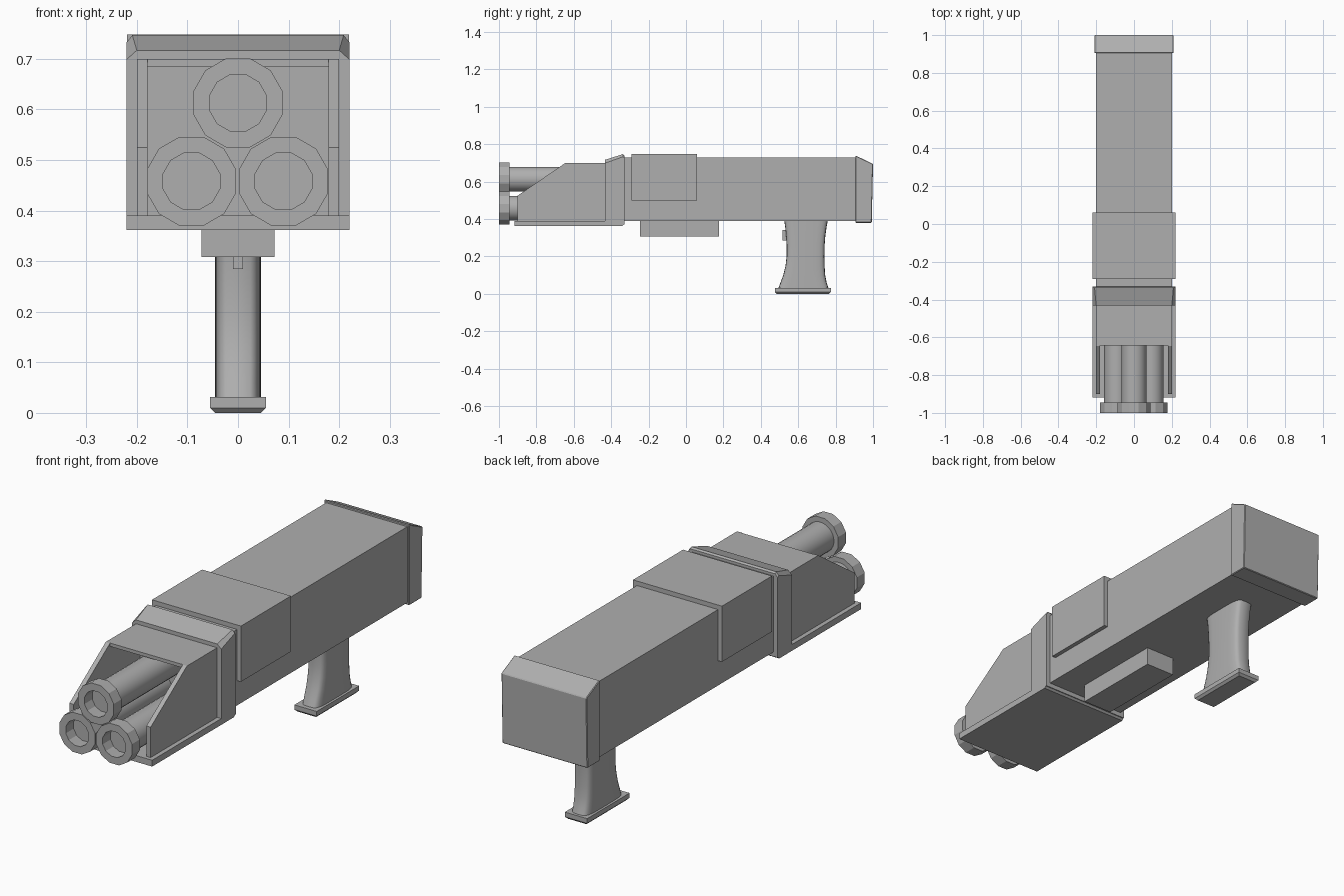
import bpy, bmesh, math

if "Cube" in bpy.data.objects:
    bpy.data.objects.remove(bpy.data.objects["Cube"])

grey = bpy.data.materials.new("dark_grey")
grey.diffuse_color = (.43, .43, .43, 1)
grey.use_nodes = True
grey.node_tree.nodes["Principled BSDF"].inputs["Base Color"].default_value = grey.diffuse_color


def finish(name, bm, bevel=0.0, smooth=False):
    bmesh.ops.recalc_face_normals(bm, faces=bm.faces)
    me = bpy.data.meshes.new(name)
    bm.to_mesh(me)
    bm.free()
    me.materials.append(grey)
    ob = bpy.data.objects.new(name, me)
    bpy.context.collection.objects.link(ob)
    if bevel:
        m = ob.modifiers.new("bevel", 'BEVEL')
        m.width = bevel
        m.segments = 1
    if smooth:
        bpy.ops.object.select_all(action='DESELECT')
        ob.select_set(True)
        bpy.context.view_layer.objects.active = ob
        bpy.ops.object.shade_smooth_by_angle(angle=math.radians(40))
    return ob


def loft(name, rings, caps=True, **kw):
    """Skin a list of equal-length point rings."""
    bm = bmesh.new()
    vs = [[bm.verts.new(p) for p in r] for r in rings]
    n = len(rings[0])
    for a, b in zip(vs, vs[1:]):
        for i in range(n):
            bm.faces.new((a[i], a[(i + 1) % n], b[(i + 1) % n], b[i]))
    if caps:
        bm.faces.new(vs[0])
        bm.faces.new(vs[-1])
    return finish(name, bm, **kw)


def side_prism(name, prof, x0, x1, **kw):
    """Extrude a (y, z) outline along x."""
    return loft(name, [[(x, y, z) for y, z in prof] for x in (x0, x1)], **kw)


def box(name, x0, x1, y0, y1, z0, z1, **kw):
    return side_prism(name, [(y0, z0), (y1, z0), (y1, z1), (y0, z1)], x0, x1, **kw)


def circle(cx, cz, y, r, n):
    return [(cx + r * math.cos(math.tau * (i + .5) / n), y,
             cz + r * math.sin(math.tau * (i + .5) / n)) for i in range(n)]


# Main housing, sleeve and underside block
box("housing", -.2, .2, -.36, .93, .39, .728)
box("sleeve", -.219, .219, -.292, .06, .5, .748)
box("underside_block", -.072, .072, -.247, .177, .308, .4)

# Rear cap with sloped top
side_prism("rear_cap", [(.905, .38), (.993, .38), (1.0, .695), (.91, .738), (.905, .738)],
           -.21, .21, bevel=.003)


# Collar: chamfered section whose top rises toward the rear
def collar_ring(y, top, cx, cz):
    return [(-.22, y, .37), (.22, y, .37), (.22, y, top - cz), (.22 - cx, y, top),
            (cx - .22, y, top), (-.22, y, top - cz)]


loft("collar", [collar_ring(-.432, .717, .02, .018), collar_ring(-.337, .747, .011, .014),
                collar_ring(-.33, .74, .011, .014)])

# Nose: floor, cheek plates and roof
side_prism("nose_floor", [(-.918, .362), (-.342, .362), (-.33, .374), (-.33, .39), (-.918, .39)],
           -.22, .22)
cheek = [(-.9, .385), (-.42, .385), (-.42, .7), (-.645, .7), (-.9, .525)]
for side, s in (("left", -1), ("right", 1)):
    side_prism("cheek_plate_" + side, cheek, s * .2, s * .179)
box("nose_roof", -.18, .18, -.643, -.42, .685, .7)

# Three barrels with twelve-sided muzzle rings and bores
k = 1 / math.cos(math.pi / 12)
for i, (cx, cz) in enumerate([(0, .613), (-.092, .458), (.09, .458)]):
    loft("barrel_%d" % i, [circle(cx, cz, y, .067, 24) for y in (-.955, -.42)], caps=False,
         smooth=True)
    ro, ri = .088 * k, .056 * k
    rings = [circle(cx, cz, y, r, 12) for y, r in
             [(-.945, .06), (-.945, ro), (-1, ro), (-1, ri), (-.9, ri)]]
    loft("muzzle_%d" % i, rings)


# Grip: rounded-box sections following a waisted side outline
def grip_ring(z, y0, y1, n=24):
    pts = []
    for i in range(n):
        a = math.tau * i / n
        c, s = math.cos(a), math.sin(a)
        pts.append((.045 * math.copysign(abs(c) ** .45, c),
                    (y0 + y1) / 2 + (y1 - y0) / 2 * math.copysign(abs(s) ** .45, s), z))
    return pts


loft("grip", [grip_ring(*r) for r in [
    (.02, .49, .765), (.06, .505, .752), (.1, .52, .744), (.15, .532, .741), (.2, .538, .74),
    (.26, .538, .741), (.31, .535, .745), (.36, .53, .752), (.4, .524, .76)]], smooth=True)


def base_ring(z, inset):
    x, y0, y1 = .055 - inset, .475 + inset, .774 - inset
    return [(-x, y0, z), (x, y0, z), (x, y1, z), (-x, y1, z)]


loft("grip_base", [base_ring(0, .01), base_ring(.01, 0), base_ring(.031, 0)])

# Trigger
box("trigger", -.01, .01, .517, .545, .285, .342)
